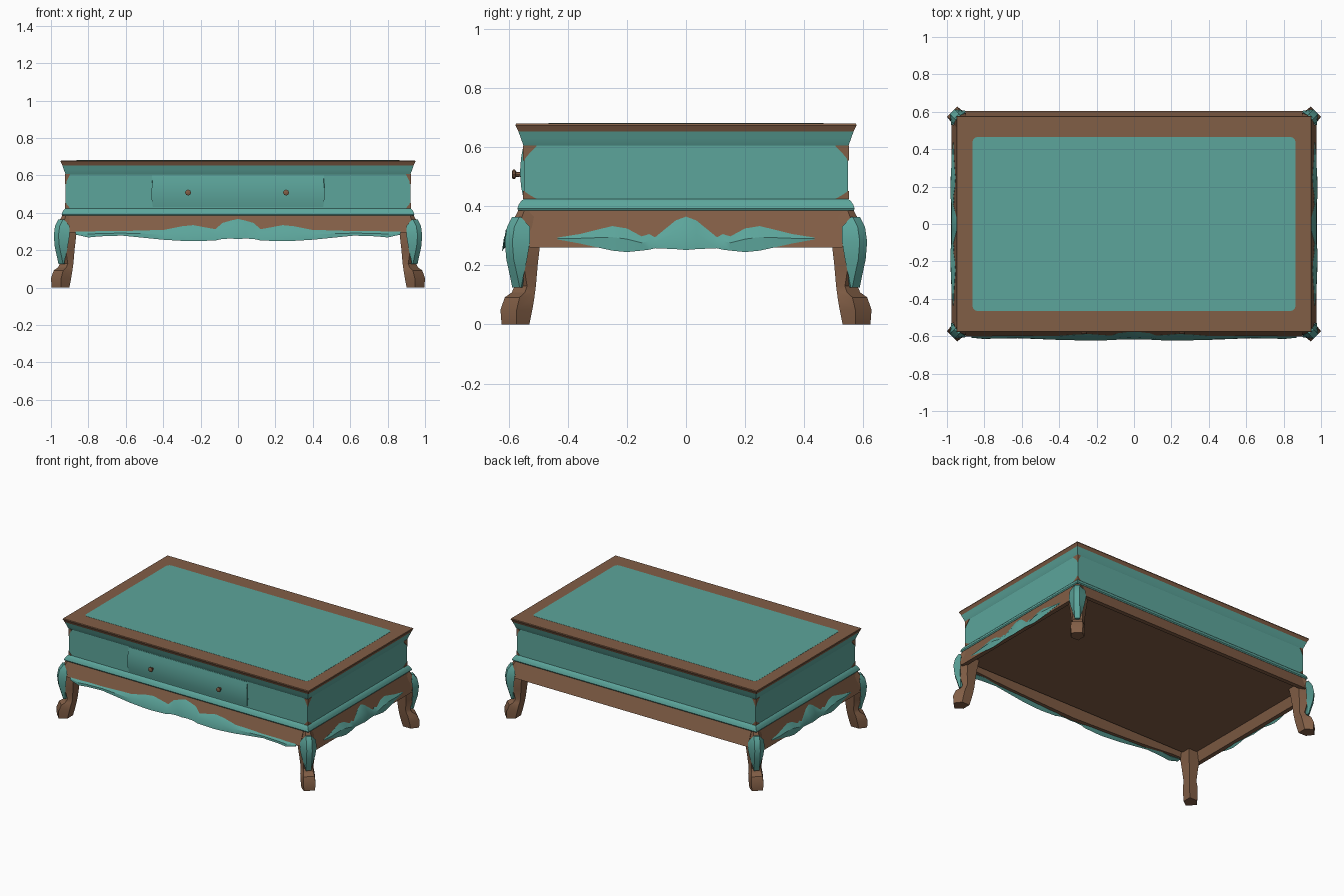
import bpy, bmesh, math

if "Cube" in bpy.data.objects:
    bpy.data.objects.remove(bpy.data.objects["Cube"])

DX = 0.372   # extra half-length of the table along x


def material(name, rgb):
    m = bpy.data.materials.new(name)
    m.diffuse_color = (*rgb, 1.0)
    m.use_nodes = True
    m.node_tree.nodes["Principled BSDF"].inputs["Base Color"].default_value = m.diffuse_color
    return m


TEAL = material("teal_paint", (0.107, 0.376, 0.328))
BROWN = material("brown_wood", (0.222, 0.112, 0.061))


def loft(name, rings, mat):
    """Closed skin through rings with equal point counts, capped at both ends."""
    bm = bmesh.new()
    rows = [[bm.verts.new(p) for p in ring] for ring in rings]
    n = len(rows[0])
    for a, b in zip(rows, rows[1:]):
        for i in range(n):
            j = (i + 1) % n
            bm.faces.new((a[i], a[j], b[j], b[i]))
    bm.faces.new(rows[0])
    bm.faces.new(rows[-1])
    bmesh.ops.recalc_face_normals(bm, faces=bm.faces)
    me = bpy.data.meshes.new(name)
    bm.to_mesh(me)
    bm.free()
    me.materials.append(mat)
    ob = bpy.data.objects.new(name, me)
    bpy.context.collection.objects.link(ob)
    return ob


def place(side, u, d, z):
    """u runs along a side of the table, d is the distance outward."""
    return {"front": (u, -d, z), "back": (u, d, z),
            "right": (d + DX, u, z), "left": (-d - DX, u, z)}[side]


def rect(h, z):
    return [(sx * (h + DX), sy * h, z) for sx, sy in ((-1, -1), (1, -1), (1, 1), (-1, 1))]


# Box body with lower moulding and cornice
loft("body", [rect(h, z) for z, h in (
    (0.385, 0.567), (0.392, 0.571), (0.406, 0.566), (0.42, 0.556), (0.424, 0.549),
    (0.605, 0.549), (0.608, 0.551), (0.63, 0.559), (0.653, 0.567))], TEAL)
loft("underside_panel", [rect(0.55, 0.32), rect(0.55, 0.387)], BROWN)
loft("table_top", [rect(h, z) for z, h in (
    (0.653, 0.567), (0.664, 0.572), (0.674, 0.577), (0.68, 0.575))], BROWN)


# Teal field on the top, with rounded corners
def rounded(hx, hy, r, z):
    pts = []
    for k, (sx, sy) in enumerate(((1, 1), (-1, 1), (-1, -1), (1, -1))):
        for s in range(4):
            a = math.radians(90 * k + 30 * s)
            pts.append((sx * (hx - r) + r * math.cos(a), sy * (hy - r) + r * math.sin(a), z))
    return pts


loft("top_field", [rounded(0.863, 0.465, 0.025, z) for z in (0.678, 0.681)], TEAL)

# Drawer with a bowed front
loft("drawer", [[place("front", u + math.copysign(b, u), d, z) for z, d, b in (
    (0.43, 0.551, 0), (0.465, 0.558, -0.006), (0.515, 0.562, -0.008), (0.565, 0.558, -0.003),
    (0.602, 0.551, 0.004), (0.602, 0.53, 0.004), (0.43, 0.53, 0))] for u in (-0.455, 0.455)], TEAL)

# Turned knobs
for x in (-0.267, 0.257):
    loft("drawer_knob", [[place("front", x + r * math.cos(a), d, 0.508 + r * math.sin(a))
                          for a in [i * math.tau / 8 for i in range(8)]]
                         for d, r in ((0.55, 0.011), (0.564, 0.008), (0.575, 0.009),
                                      (0.579, 0.016), (0.586, 0.016), (0.589, 0.01))], BROWN)

# Worn corner brackets on the body
for side, half in (("front", 0.921), ("back", 0.921), ("right", 0.549), ("left", 0.549)):
    w = 0.024 if half > 0.6 else 0.045
    for s in (-1, 1):
        for z0, z1 in ((0.606, 0.555), (0.424, 0.452)):
            loft("corner_bracket", [[place(side, s * (half + 0.001), d, z0),
                                     place(side, s * (half - w), d, z0),
                                     place(side, s * (half - w * 0.45), d, (z0 + z1) / 2),
                                     place(side, s * (half + 0.001), d, z1)]
                                    for d in (0.545, 0.552)], BROWN)


# Aprons, sloping outward towards the bottom
def slope(side, z):
    return 0.564 + (0.39 - z) * (0.4 if side in ("front", "back") else 0.3)


def wave(u):
    """Lower edge of the front apron."""
    return 0.294 - 0.03 * max(0.0, 1 - abs(u) / 0.75) ** 0.6


for side, half in (("front", 0.9), ("back", 0.9), ("right", 0.53), ("left", 0.53)):
    rings = []
    for i in range(17):
        u = half * (i / 8 - 1)
        b = {"front": wave(u), "back": 0.288}.get(side, 0.26)
        rings.append([place(side, u, d, z) for d, z in (
            (0.535, 0.387), (slope(side, 0.387), 0.387), (slope(side, b), b),
            (slope(side, b) - 0.03, b))])
    loft(side + "_apron", rings, BROWN)

# Carved relief on the aprons: half stations of (u, low, high, bulge)
SIDE = [(0.0, 0.252, 0.365, 0.018), (0.035, 0.255, 0.352, 0.014), (0.105, 0.258, 0.295, 0.006),
        (0.125, 0.253, 0.306, 0.010), (0.15, 0.25, 0.298, 0.012), (0.20, 0.245, 0.325, 0.016),
        (0.25, 0.25, 0.333, 0.014), (0.36, 0.274, 0.306, 0.010), (0.435, 0.288, 0.294, 0.003)]
FRONT = [(0.0, 0.26, 0.367, 0.018), (0.04, 0.262, 0.358, 0.014), (0.085, 0.26, 0.345, 0.008),
         (0.12, 0.252, 0.312, 0.010), (0.24, 0.248, 0.334, 0.014), (0.30, 0.25, 0.328, 0.013),
         (0.40, 0.256, 0.308, 0.010), (0.50, 0.266, 0.306, 0.010), (0.62, 0.278, 0.302, 0.006),
         (0.74, 0.274, 0.302, 0.008), (0.80, 0.268, 0.300, 0.008), (0.87, 0.284, 0.300, 0.004)]
for side, half in (("front", FRONT), ("right", SIDE), ("left", SIDE)):
    stations = [(-u, *rest) for u, *rest in reversed(half[1:])] + half
    rings = []
    for u, lo, hi, bulge in stations:
        mid = lo * 0.45 + hi * 0.55
        rings.append([place(side, u, d, z) for d, z in (
            (slope(side, hi) + 0.002, hi), (slope(side, mid) + bulge, mid),
            (slope(side, lo) + 0.002, lo), (slope(side, mid) - 0.015, mid))])
    loft(side + "_carving", rings, TEAL)

# Cabriole legs: (z, inner, outer, chamfer, inner width), with a carved leaf (z, outer, width) on each knee
LEG = [(0.387, 0.48, 0.567, 0.02, 0.075), (0.33, 0.485, 0.597, 0.03, 0.085),
       (0.28, 0.493, 0.603, 0.04, 0.085), (0.20, 0.502, 0.594, 0.045, 0.07),
       (0.13, 0.508, 0.58, 0.042, 0.058), (0.108, 0.511, 0.59, 0.045, 0.06),
       (0.092, 0.513, 0.613, 0.05, 0.065), (0.05, 0.52, 0.628, 0.055, 0.065),
       (0.0, 0.53, 0.624, 0.05, 0.06)]
LEAF = [(0.364, 0.589, 0.0), (0.33, 0.606, 0.048), (0.28, 0.613, 0.055),
        (0.22, 0.608, 0.04), (0.16, 0.595, 0.014), (0.125, 0.588, 0.0)]
for sx in (-1, 1):
    for sy in (-1, 1):
        def corner(pts, z):
            return [(sx * (a + DX), sy * b, z) for a, b in pts]

        name = ("front_" if sy < 0 else "back_") + ("left" if sx < 0 else "right")
        loft(name + "_leg", [corner([(i, i), (i + a, i), (o, o - c), (o - c, o), (i, i + a)], z)
                             for z, i, o, c, a in LEG], BROWN)
        loft(name + "_knee_leaf", [corner([(o - 0.03 - w, o - 0.008), (o - 0.025, o), (o, o - 0.025),
                                           (o - 0.008, o - 0.03 - w), (o - 0.04, o - 0.04)], z)
                                   for z, o, w in LEAF], TEAL)

# Smooth the soft surfaces while keeping edges crisp
for ob in bpy.context.collection.objects:
    ob.select_set(True)
    bpy.context.view_layer.objects.active = ob
bpy.ops.object.shade_smooth_by_angle(angle=math.radians(32))
